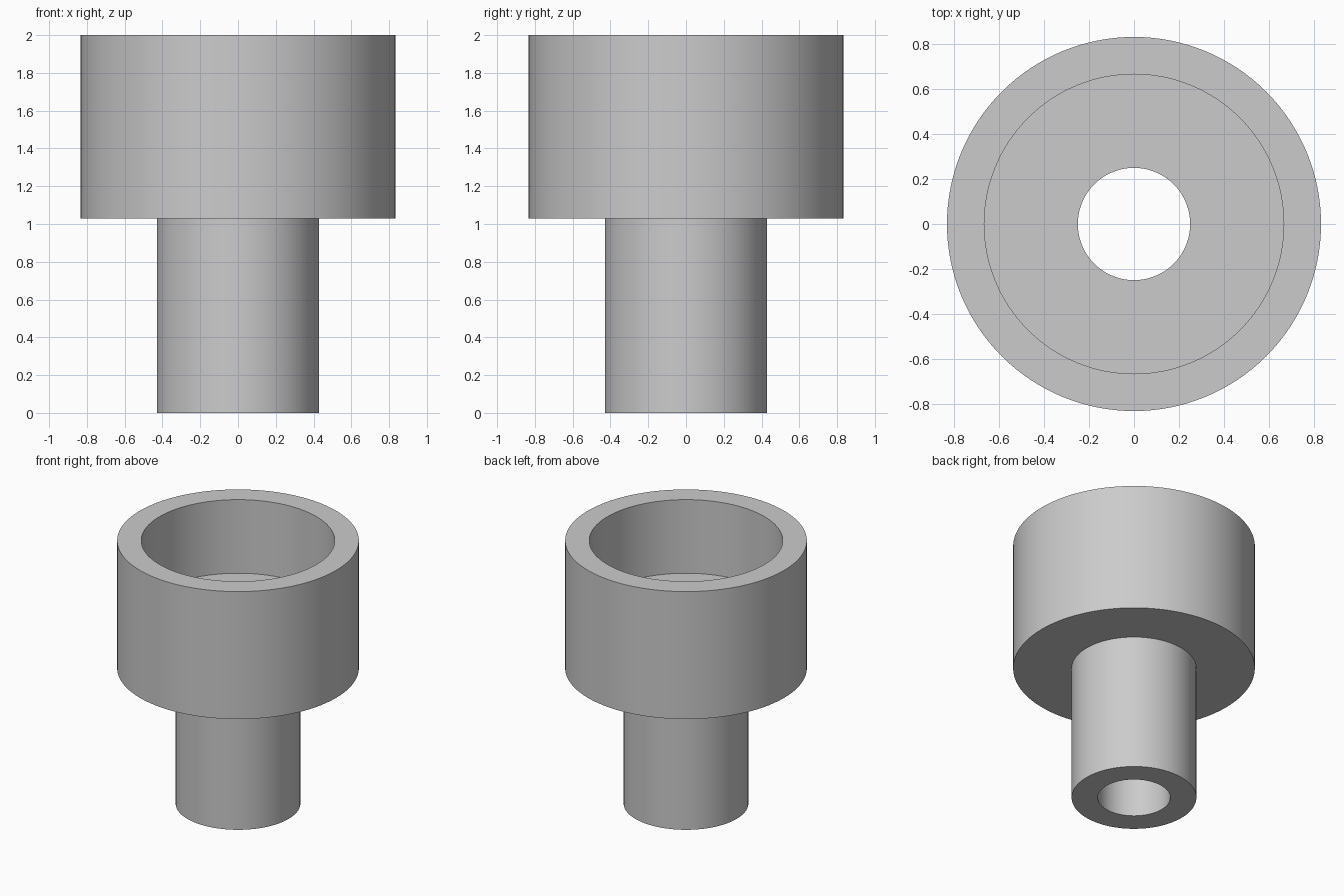
import bpy, bmesh, math

if "Cube" in bpy.data.objects:
    bpy.data.objects.remove(bpy.data.objects["Cube"])

SEGMENTS = 128

grey = bpy.data.materials.new("light_grey")
grey.diffuse_color = (0.6, 0.6, 0.6, 1.0)
grey.use_nodes = True
grey.node_tree.nodes["Principled BSDF"].inputs["Base Color"].default_value = grey.diffuse_color


def lathe(name, profile, material):
    """Revolve a closed (radius, height) profile around the z axis."""
    bm = bmesh.new()
    rings = []
    for r, z in profile:
        rings.append([bm.verts.new((r * math.cos(2 * math.pi * i / SEGMENTS),
                                    r * math.sin(2 * math.pi * i / SEGMENTS), z))
                      for i in range(SEGMENTS)])
    for k, ring in enumerate(rings):
        above = rings[(k + 1) % len(rings)]
        for i in range(SEGMENTS):
            j = (i + 1) % SEGMENTS
            bm.faces.new((ring[i], ring[j], above[j], above[i]))
    bmesh.ops.recalc_face_normals(bm, faces=bm.faces)
    mesh = bpy.data.meshes.new(name)
    bm.to_mesh(mesh)
    bm.free()
    mesh.materials.append(material)
    obj = bpy.data.objects.new(name, mesh)
    bpy.context.collection.objects.link(obj)
    bpy.context.view_layer.objects.active = obj
    obj.select_set(True)
    bpy.ops.object.shade_smooth_by_angle(angle=math.radians(30))
    obj.select_set(False)
    return obj


# Stepped bushing: narrow stem, wide socket, counterbore and through hole
lathe("stepped_bushing", [
    (0.25, 0.0), (0.43, 0.0),      # stem end
    (0.43, 1.03), (0.833, 1.03),   # shoulder
    (0.833, 2.0), (0.667, 2.0),    # socket rim
    (0.667, 1.44), (0.25, 1.44),   # socket floor down to the bore
], grey)
